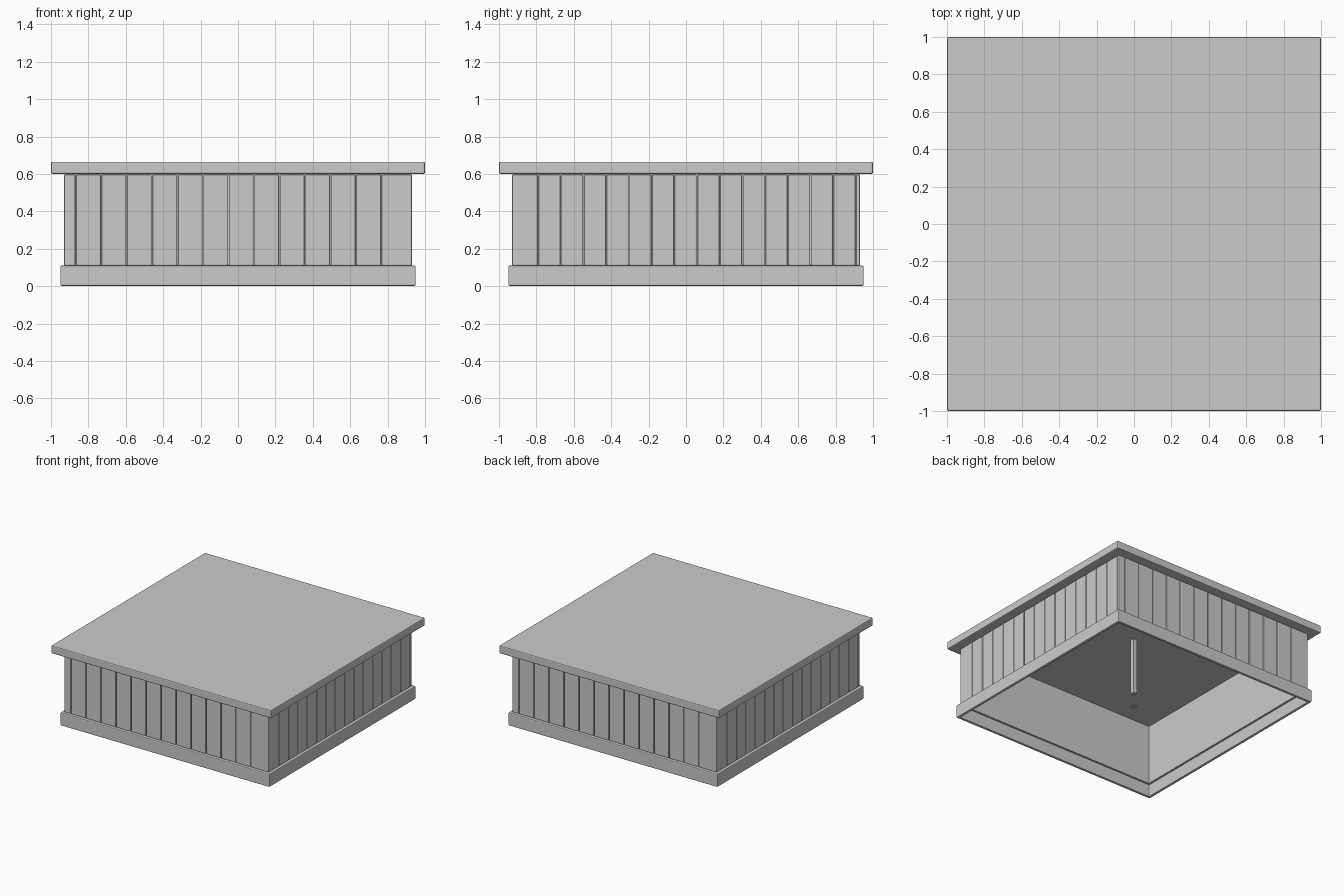
import bpy
import math

if "Cube" in bpy.data.objects:
    bpy.data.objects.remove(bpy.data.objects["Cube"])


def add_bevel(ob, width):
    mod = ob.modifiers.new("bevel", "BEVEL")
    mod.width = width
    mod.segments = 2


def box(name, lo, hi, bevel=0.0):
    """Axis-aligned box between two corners, with a small optional bevel."""
    bpy.ops.mesh.primitive_cube_add(size=1, location=[(a + b) / 2 for a, b in zip(lo, hi)])
    ob = bpy.context.object
    ob.name = name
    ob.scale = [b - a for a, b in zip(lo, hi)]
    bpy.ops.object.transform_apply(location=True, rotation=True, scale=True)
    if bevel:
        add_bevel(ob, bevel)
    return ob


def ring(name, outer, inner, z0, z1, bevel=0.0):
    """Square frame, open above and below."""
    s = [(-1, -1), (1, -1), (1, 1), (-1, 1)]
    verts = [(x * r, y * r, z) for r, z in
             ((outer, z0), (outer, z1), (inner, z1), (inner, z0)) for x, y in s]
    faces = []
    for k in range(4):
        for i in range(4):
            j, n = (i + 1) % 4, (k + 1) % 4
            faces.append((n * 4 + i, k * 4 + i, k * 4 + j, n * 4 + j))
    me = bpy.data.meshes.new(name)
    me.from_pydata(verts, [], faces)
    ob = bpy.data.objects.new(name, me)
    bpy.context.collection.objects.link(ob)
    if bevel:
        add_bevel(ob, bevel)
    return ob


# Overhanging top slab and base frame
box("top_slab", (-1, -1, 0.60), (1, 1, 0.665), 0.008)
ring("base_frame", 0.95, 0.926, 0.002, 0.11, 0.007)

# Thin inner wall behind the planks, and the ledge joining it to the base
ring("inner_wall", 0.919, 0.912, 0.106, 0.603)
ring("base_ledge", 0.936, 0.914, 0.104, 0.109)

# Plank joints along the front/back and the right/left sides
long_joints = [-0.93] + [-0.868 + 0.1362 * i for i in range(13)] + [0.93]
side_joints = [-0.93] + [-0.79 + 0.1213 * i for i in range(15)] + [0.93]
GAP = 0.002
sides = (("front", long_joints, 0), ("right", side_joints, 90),
         ("back", long_joints, 180), ("left", side_joints, 270))
for side, joints, angle in sides:
    for i, (a, b) in enumerate(zip(joints, joints[1:])):
        lo = a if i == 0 else a + GAP
        hi = b if i == len(joints) - 2 else b - GAP
        plank = box(f"{side}_plank_{i + 1}", (lo, -0.93, 0.11), (hi, -0.913, 0.597), 0.006)
        plank.rotation_euler.z = math.radians(angle)

# Centre post under the slab and the small plate beneath it
box("centre_post", (-0.008, -0.008, 0.135), (0.028, 0.028, 0.61))
box("centre_plate", (-0.008, -0.008, 0.025), (0.028, 0.028, 0.03))
